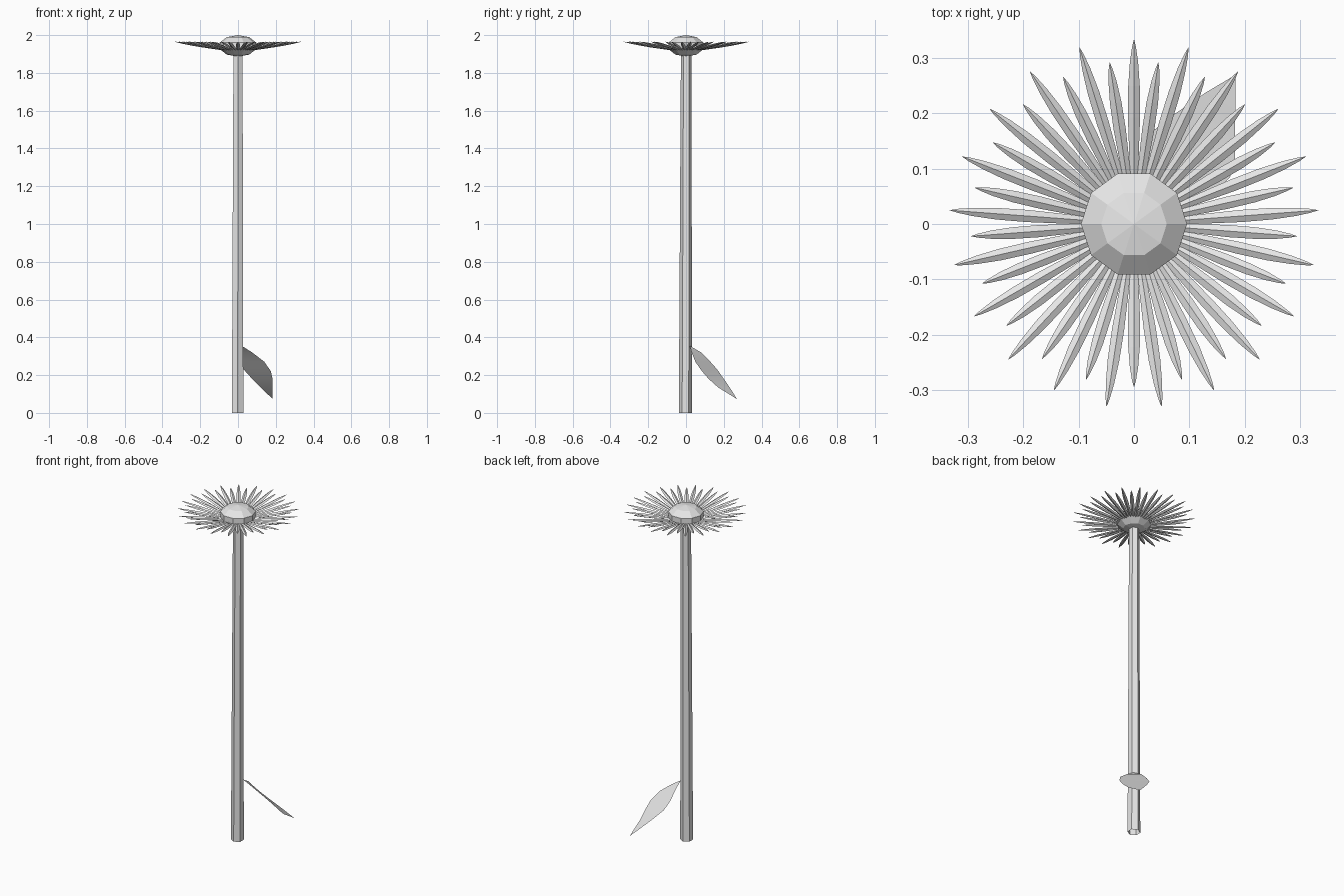
import bpy, bmesh, math
from mathutils import Vector, Matrix

if "Cube" in bpy.data.objects:
    bpy.data.objects.remove(bpy.data.objects["Cube"])

grey = bpy.data.materials.new("plain_grey")
grey.use_nodes = True
grey.diffuse_color = (0.8, 0.8, 0.8, 1)
grey.node_tree.nodes["Principled BSDF"].inputs["Base Color"].default_value = (0.8, 0.8, 0.8, 1)


def finish(name, bm, fix_normals=True):
    if fix_normals:
        bmesh.ops.recalc_face_normals(bm, faces=bm.faces)
    mesh = bpy.data.meshes.new(name)
    bm.to_mesh(mesh)
    bm.free()
    mesh.materials.append(grey)
    ob = bpy.data.objects.new(name, mesh)
    bpy.context.collection.objects.link(ob)
    return ob


def bridge(bm, a, b):
    for i in range(len(a)):
        j = (i + 1) % len(a)
        bm.faces.new((a[i], a[j], b[j], b[i]))


# Stem: tapering six-sided tube, open at the foot
bm = bmesh.new()
rings = []
for radius, cx, cy, z in ((0.035, -0.002, -0.003, 0), (0.028, 0, 0.001, 1.9)):
    angles = [math.radians(90 + 60 * i) for i in range(6)]
    rings.append([bm.verts.new((cx + radius * math.cos(a), cy + radius * math.sin(a), z))
                  for a in angles])
bridge(bm, *rings)
bm.faces.new(rings[1])
finish("stem", bm)

# Flower centre: flattened ten-sided sphere
bm = bmesh.new()
bmesh.ops.create_uvsphere(bm, u_segments=10, v_segments=5, radius=1,
                          matrix=Matrix.Translation((0, 0, 1.943))
                          @ Matrix.Diagonal((0.101, 0.101, 0.057, 1))
                          @ Matrix.Rotation(math.radians(90), 4, "Z"))
finish("flower_centre", bm)

# Petals: ridged spindles, (fraction of length, half width)
SPINDLE = ((0, 0.005), (0.25, 0.0085), (0.5, 0.011), (0.7, 0.0105), (0.85, 0.0075), (0.95, 0.0035))
PETALS = 21


def add_petal(bm, angle, length):
    start, end = Vector((0.05, 0, 1.918)), Vector((length, 0, 1.965))
    turn = Matrix.Rotation(angle, 3, "Z")
    previous = None
    for t, w in SPINDLE:
        mid = start.lerp(end, t)
        h = w * 0.55
        ring = [bm.verts.new(turn @ (mid + Vector(o)))
                for o in ((0, w, 0), (0, 0, h), (0, -w, 0), (0, 0, -h))]
        if previous:
            bridge(bm, previous, ring)
        else:
            bm.faces.new(ring)
        previous = ring
    tip = bm.verts.new(turn @ end)
    for i in range(4):
        bm.faces.new((previous[i], previous[(i + 1) % 4], tip))


for name, length, offset in (("long_petals", 0.335, 0), ("short_petals", 0.296, 0.5)):
    bm = bmesh.new()
    for i in range(PETALS):
        add_petal(bm, math.pi / 2 + (i + offset) * math.tau / PETALS, length)
    finish(name, bm)

# Leaf: thin drooping blade, paired points along its two edges
OUTER = ((0.075, 0.03, 0.32), (0.14, 0.05, 0.27), (0.174, 0.085, 0.22),
         (0.183, 0.12, 0.18), (0.183, 0.17, 0.135))
INNER = ((0.015, 0.08, 0.32), (0.015, 0.125, 0.275), (0.03, 0.165, 0.23),
         (0.075, 0.2, 0.18), (0.13, 0.238, 0.125))
bm = bmesh.new()
base = bm.verts.new((0.02, 0.02, 0.355))
tip = bm.verts.new((0.184, 0.27, 0.073))
outer = [bm.verts.new(p) for p in OUTER]
inner = [bm.verts.new(p) for p in INNER]
bm.faces.new((base, outer[0], inner[0]))
for i in range(len(outer) - 1):
    bm.faces.new((outer[i], outer[i + 1], inner[i + 1], inner[i]))
bm.faces.new((outer[-1], tip, inner[-1]))
leaf = finish("leaf", bm, fix_normals=False)
for poly in leaf.data.polygons:
    poly.use_smooth = True
